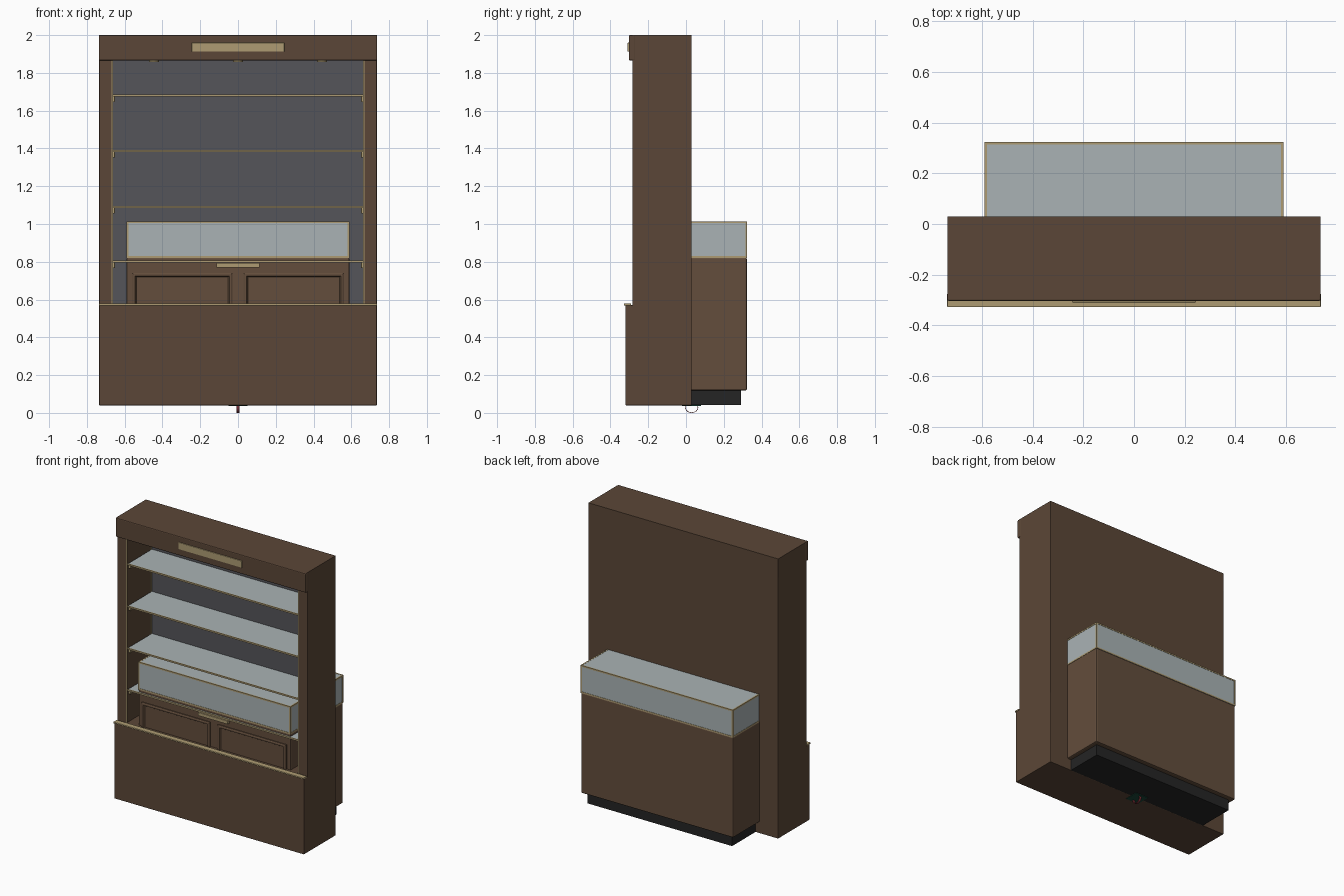
import bpy, bmesh, math
from mathutils import Matrix

if "Cube" in bpy.data.objects:
    bpy.data.objects.remove(bpy.data.objects["Cube"])


def material(name, r, g, b):
    m = bpy.data.materials.new(name)
    m.diffuse_color = (r, g, b, 1)
    m.use_nodes = True
    m.node_tree.nodes["Principled BSDF"].inputs["Base Color"].default_value = m.diffuse_color
    return m


WOOD = material("dark_wood", 0.105, 0.062, 0.038)
WOOD2 = material("counter_wood", 0.125, 0.075, 0.045)
BRASS = material("brass", 0.42, 0.33, 0.17)
GLASS = material("pale_glass", 0.40, 0.45, 0.46)
GREY = material("grey_lining", 0.09, 0.09, 0.10)
BLACK = material("black_plinth", 0.018, 0.018, 0.018)
GREEN = material("green_pad", 0.01, 0.06, 0.04)
RED = material("dark_red", 0.20, 0.03, 0.04)


def finish(bm, name, mat):
    me = bpy.data.meshes.new(name)
    bm.normal_update()
    bm.to_mesh(me)
    bm.free()
    ob = bpy.data.objects.new(name, me)
    bpy.context.collection.objects.link(ob)
    me.materials.append(mat)
    return ob


def box(name, x, y, z, mat, bevel=0.0):
    """Box from three (low, high) ranges with an optional rounded edge."""
    bm = bmesh.new()
    bmesh.ops.create_cube(bm, size=1)
    for v in bm.verts:
        v.co = [r[0] + (c + 0.5) * (r[1] - r[0]) for c, r in zip(v.co, (x, y, z))]
    ob = finish(bm, name, mat)
    if bevel:
        mod = ob.modifiers.new("edge", 'BEVEL')
        mod.width = bevel
        mod.segments = 2
    return ob


def pair(name, x, y, z, mat, bevel=0.0):
    """The same box on the right and left side."""
    box(name + "_right", x, y, z, mat, bevel)
    box(name + "_left", (-x[1], -x[0]), y, z, mat, bevel)


def cylinder(name, centre, radius, height, mat):
    bm = bmesh.new()
    bmesh.ops.create_cone(bm, cap_ends=True, segments=24, radius1=radius, radius2=radius,
                          depth=height, matrix=Matrix.Translation(centre))
    return finish(bm, name, mat)


def panel_door(name, x, y, z):
    """Door with a stepped moulding around a recessed field on its -y face."""
    ob = box(name, x, y, z, WOOD2)
    bm = bmesh.new()
    bm.from_mesh(ob.data)
    bm.normal_update()
    face = min(bm.faces, key=lambda f: f.calc_center_median().y)
    for width, push in ((0.006, 0.004), (0.010, 0.0), (0.006, -0.010)):
        bmesh.ops.inset_region(bm, faces=[face], thickness=width, use_even_offset=True)
        for v in face.verts:
            v.co.y -= push
    bm.to_mesh(ob.data)
    bm.free()


# Wall cabinet: base, sides, back and header
box("cabinet_base", (-0.735, 0.735), (-0.32, 0.03), (0.04, 0.57), WOOD, 0.003)
pair("cabinet_side", (0.67, 0.735), (-0.283, 0.03), (0.56, 1.90), WOOD, 0.002)
box("cabinet_back", (-0.68, 0.68), (0.002, 0.03), (0.56, 1.90), WOOD)
box("back_lining", (-0.67, 0.67), (-0.006, 0.002), (0.57, 1.868), GREY)
box("header", (-0.735, 0.735), (-0.283, 0.03), (1.868, 2.0), WOOD)
box("header_fascia", (-0.737, 0.737), (-0.303, -0.27), (1.866, 2.0), WOOD, 0.006)
box("brass_ledge", (-0.737, 0.737), (-0.328, -0.29), (0.569, 0.579), BRASS, 0.002)
box("header_plaque", (-0.245, 0.245), (-0.309, -0.30), (1.912, 1.96), BRASS, 0.002)
pair("front_trim", (0.663, 0.671), (-0.284, -0.276), (0.57, 1.868), BRASS)
pair("rear_trim", (0.663, 0.671), (-0.014, -0.006), (0.57, 1.868), BRASS)

# Spotlights under the header
for i, x in enumerate((-0.445, 0.0, 0.445)):
    cylinder(f"spotlight_{i + 1}", (x, -0.15, 1.864), 0.026, 0.012, BRASS)

# Glass shelves with brass lips and brackets
for i, z in enumerate((0.80, 1.09, 1.385, 1.68)):
    n = i + 1
    box(f"shelf_{n}", (-0.663, 0.663), (-0.268, -0.006), (z - 0.004, z + 0.005), GLASS)
    box(f"shelf_lip_{n}", (-0.665, 0.665), (-0.275, -0.267), (z - 0.005, z + 0.006), BRASS)
    for tag, y in (("front", -0.25), ("rear", -0.04)):
        pair(f"shelf_bracket_{n}_{tag}", (0.652, 0.67), (y - 0.009, y + 0.009),
             (z - 0.034, z - 0.004), BRASS, 0.003)

# Counter body pushed through the cabinet
box("counter_plinth", (-0.56, 0.56), (-0.23, 0.29), (0.041, 0.125), BLACK)
box("counter_body", (-0.59, 0.59), (-0.26, 0.322), (0.118, 0.823), WOOD2, 0.008)
for side, x in (("left", (-0.56, -0.03)), ("right", (0.03, 0.56))):
    panel_door(f"counter_door_{side}", x, (-0.268, -0.255), (0.18, 0.741))
box("counter_plaque", (-0.115, 0.115), (-0.279, -0.258), (0.770, 0.793), BRASS, 0.002)

# Glass display case on the counter
X, Y0, Y1, Z0, Z1, t = 0.59, -0.262, 0.324, 0.82, 1.014, 0.010
pair("case_end_glass", (X - 0.008, X - 0.002), (Y0 + 0.002, Y1 - 0.002), (Z0, Z1 - 0.003), GLASS)
box("case_front_glass", (-X + 0.002, X - 0.002), (Y0 + 0.002, Y0 + 0.008), (Z0, Z1 - 0.003), GLASS)
box("case_back_glass", (-X + 0.002, X - 0.002), (Y1 - 0.008, Y1 - 0.002), (Z0, Z1 - 0.003), GLASS)
box("case_top_glass", (-X + 0.002, X - 0.002), (Y0 + 0.002, Y1 - 0.002), (Z1 - 0.008, Z1 - 0.001), GLASS)
for level, z in (("lower", (Z0, Z0 + t)), ("upper", (Z1 - t, Z1))):
    box(f"case_rail_front_{level}", (-X, X), (Y0, Y0 + t), z, BRASS)
    box(f"case_rail_back_{level}", (-X, X), (Y1 - t, Y1), z, BRASS)
    pair(f"case_rail_end_{level}", (X - t, X), (Y0, Y1), z, BRASS)
pair("case_post_front", (X - t, X), (Y0, Y0 + t), (Z0, Z1), BRASS)
pair("case_post_back", (X - t, X), (Y1 - t, Y1), (Z0, Z1), BRASS)

# Small pad and strap loop under the floor of the unit
box("green_pad", (-0.05, 0.05), (-0.02, 0.08), (0.037, 0.06), GREEN)
bm = bmesh.new()
rings = []
for i in range(32):
    a = 2 * math.pi * i / 32
    c, s = math.cos(a), math.sin(a)
    rings.append([bm.verts.new((x, 0.03 + r * c, 0.03 + (r - 0.005) * s))
                  for x, r in ((-0.008, 0.032), (0.008, 0.032), (0.008, 0.035), (-0.008, 0.035))])
for i in range(32):
    a, b = rings[i], rings[(i + 1) % 32]
    for k in range(4):
        bm.faces.new((a[k], a[(k + 1) % 4], b[(k + 1) % 4], b[k]))
bmesh.ops.recalc_face_normals(bm, faces=bm.faces[:])
finish(bm, "strap_loop", RED)
